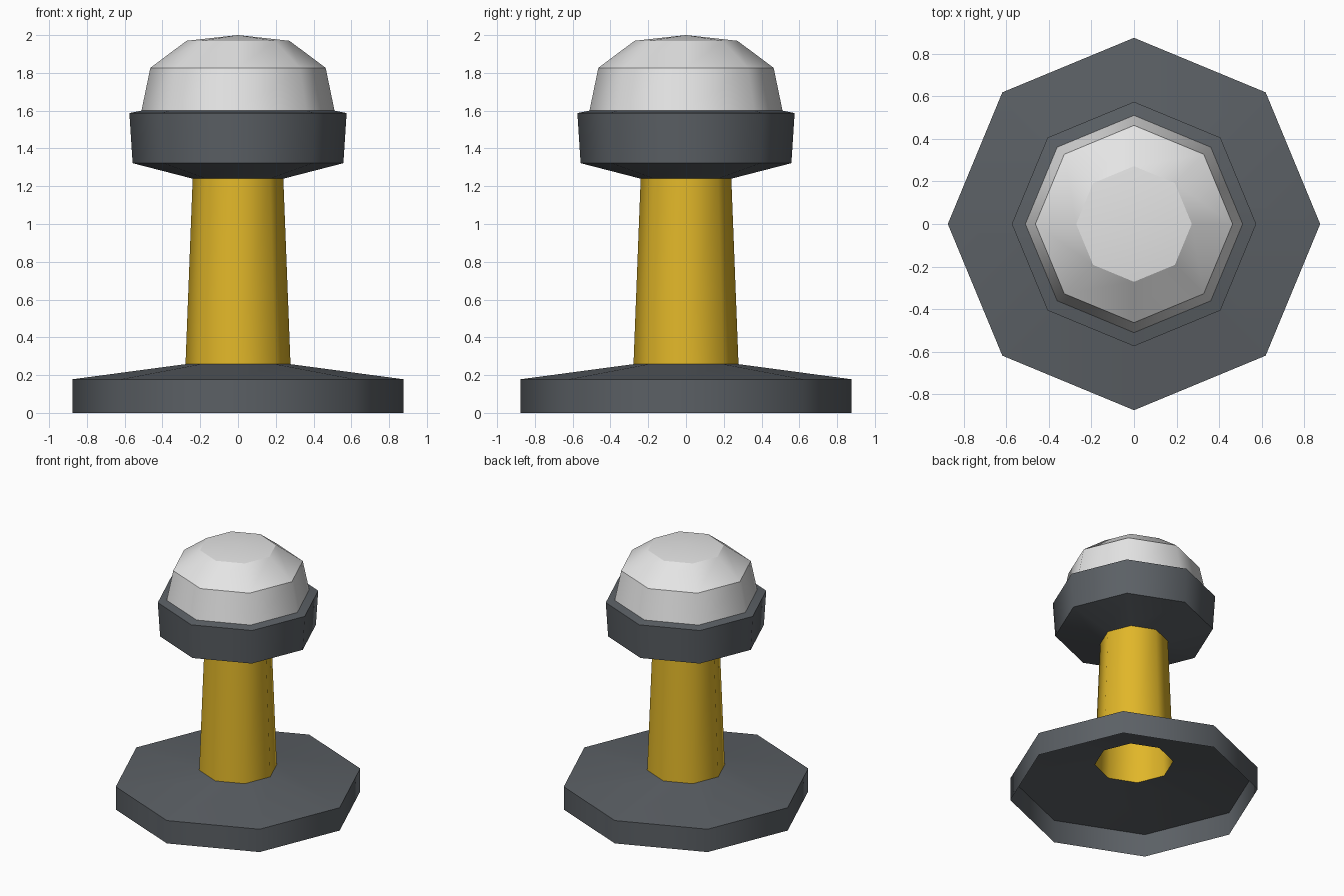
import bpy, bmesh, math

if "Cube" in bpy.data.objects:
    bpy.data.objects.remove(bpy.data.objects["Cube"])

SIDES = 8


def material(name, rgb):
    m = bpy.data.materials.new(name)
    m.diffuse_color = (*rgb, 1)
    m.use_nodes = True
    m.node_tree.nodes["Principled BSDF"].inputs["Base Color"].default_value = m.diffuse_color
    return m


def lathe(name, profile, mat):
    """Revolve (radius, height) points into an open eight-sided shell."""
    bm = bmesh.new()
    rings = []
    for r, z in profile:
        if r == 0:
            rings.append([bm.verts.new((0, 0, z))] * SIDES)
        else:
            rings.append([bm.verts.new((r * math.cos(math.tau * i / SIDES),
                                        r * math.sin(math.tau * i / SIDES), z))
                          for i in range(SIDES)])
    for low, high in zip(rings, rings[1:]):
        for i in range(SIDES):
            j = (i + 1) % SIDES
            quad = [low[i], low[j], high[j], high[i]]
            bm.faces.new(list(dict.fromkeys(quad))).smooth = True
    # crisp rings, soft around the axis
    for e in bm.edges:
        if abs(e.verts[0].co.z - e.verts[1].co.z) < 1e-6:
            e.smooth = False
    mesh = bpy.data.meshes.new(name)
    bm.to_mesh(mesh)
    bm.free()
    mesh.materials.append(mat)
    ob = bpy.data.objects.new(name, mesh)
    bpy.context.collection.objects.link(ob)
    return ob


grey = material("dark grey", (0.105, 0.117, 0.130))
yellow = material("yellow", (0.75, 0.47, 0.022))
white = material("off white", (0.78, 0.78, 0.78))

# base plate, open underneath
lathe("base", [(0.876, 0), (0.876, 0.178), (0.278, 0.258)], grey)
# tapered post
lathe("post", [(0.278, 0.258), (0.24, 1.24)], yellow)
# collar below the lamp
lathe("collar", [(0.24, 1.24), (0.558, 1.322), (0.575, 1.587), (0.511, 1.6)], grey)
# faceted dome
lathe("dome", [(0.511, 1.6), (0.464, 1.827), (0.272, 1.97), (0, 2.0)], white)
